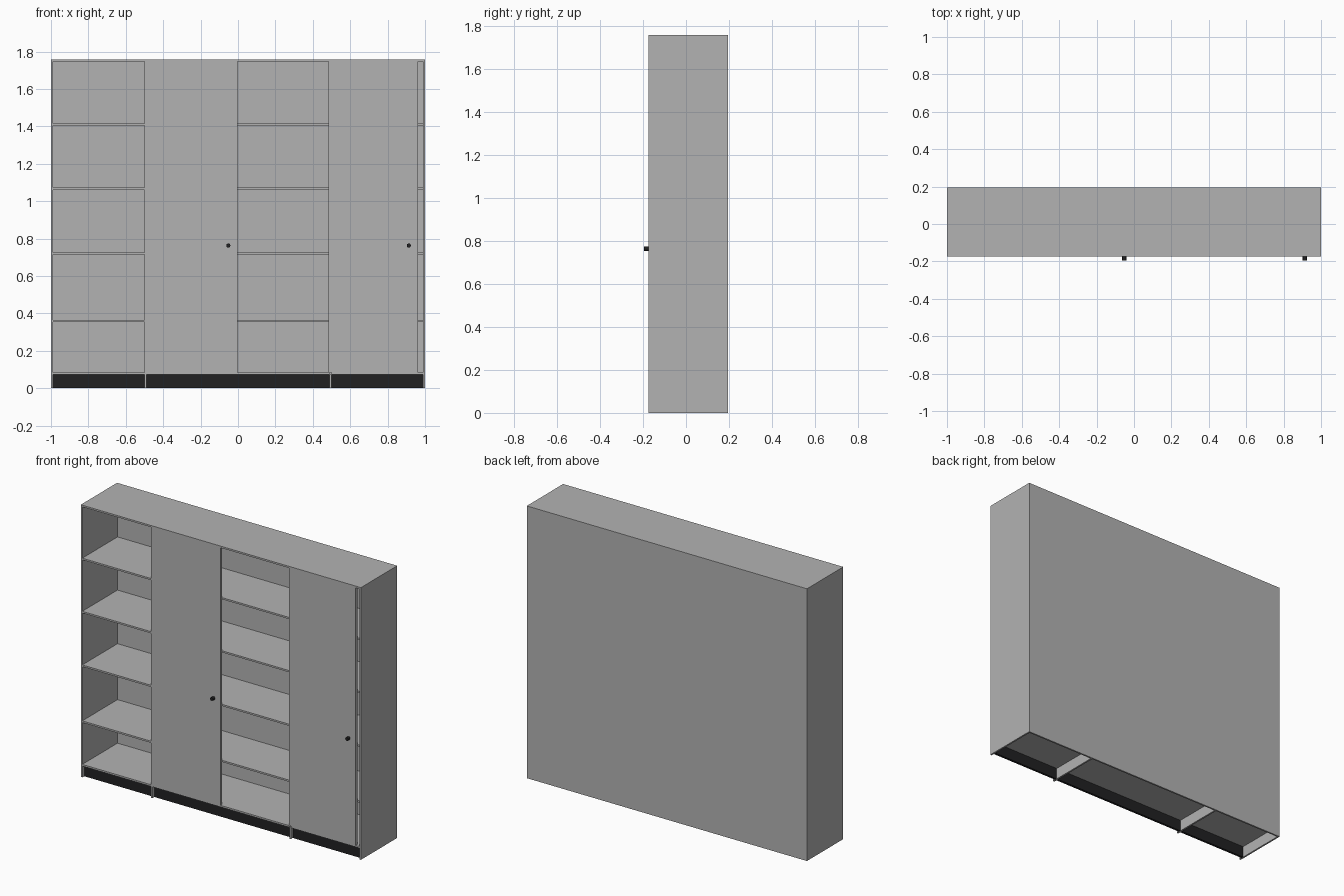
import bpy
import math

default = bpy.data.objects.get("Cube")
if default:
    bpy.data.objects.remove(default, do_unlink=True)


def material(name, rgb):
    mat = bpy.data.materials.new(name)
    mat.use_nodes = True
    mat.diffuse_color = (*rgb, 1)
    mat.node_tree.nodes["Principled BSDF"].inputs["Base Color"].default_value = (*rgb, 1)
    return mat


grey = material("panel grey", (0.45, 0.45, 0.45))
black = material("plinth black", (0.015, 0.015, 0.016))


def box(name, x, y, z, mat=grey):
    """Box from (low, high) pairs along each axis."""
    spans = (x, y, z)
    bpy.ops.mesh.primitive_cube_add(size=1, location=[(a + b) / 2 for a, b in spans])
    obj = bpy.context.object
    obj.name = name
    obj.scale = [b - a for a, b in spans]
    bpy.ops.object.transform_apply(location=False, rotation=False, scale=True)
    obj.data.materials.append(mat)
    return obj


T = 0.011                      # board thickness
FRONT, BACK, TOP = -0.175, 0.195, 1.757
BASE = 0.073                   # plinth height
INNER = FRONT + 0.022          # front of everything behind the doors
REAR = BACK - T                # inside of the back panel
SIDE = 1 - T
DIV = 0.494                    # divider centre

# Carcass
box("top_panel", (-1, 1), (FRONT, BACK), (TOP - T, TOP))
box("back_panel", (-SIDE, SIDE), (REAR, BACK), (0, TOP - T))
box("right_side_panel", (-1, -SIDE), (FRONT, BACK), (0, TOP - T))
box("left_side_panel", (SIDE, 1), (FRONT, BACK), (0, TOP - T))

# Dividers: the left one steps back behind its door
h = T / 2
box("right_divider", (-DIV - h, -DIV + h), (FRONT, REAR), (0, TOP - T))
box("left_divider", (DIV - h, DIV + h), (INNER, REAR), (0, TOP - T))
box("left_divider_foot", (DIV - h, DIV + h), (FRONT, INNER), (0, BASE))

# Bays: bottom board, shelves and plinth
bays = {
    "right_bay": (-SIDE, -DIV - h, FRONT),
    "middle_bay": (-DIV + h, DIV - h, INNER),
    "left_bay": (DIV + h, SIDE, INNER),
}
for bay, (x0, x1, front) in bays.items():
    box(bay + "_bottom", (x0, x1), (FRONT, REAR), (BASE, BASE + T))
    for i, z in enumerate((0.354, 0.715, 1.061, 1.404)):
        box(f"{bay}_shelf_{i + 1}", (x0, x1), (front, REAR), (z, z + T))
    box(bay + "_plinth", (x0, x1), (FRONT + 0.02, FRONT + 0.035), (0, BASE), black)

# Sliding doors with round knobs
doors = {"middle": (-DIV + h, -0.003, -0.052), "left": (0.485, 0.963, 0.913)}
for name, (x0, x1, knob_x) in doors.items():
    box(name + "_door", (x0, x1), (FRONT, FRONT + 0.016), (BASE + T, TOP - T))
    bpy.ops.mesh.primitive_cylinder_add(
        vertices=16, radius=0.011, depth=0.02,
        location=(knob_x, FRONT - 0.01, 0.763), rotation=(math.pi / 2, 0, 0))
    knob = bpy.context.object
    knob.name = name + "_door_knob"
    knob.data.materials.append(black)
    bpy.ops.object.shade_smooth_by_angle()
